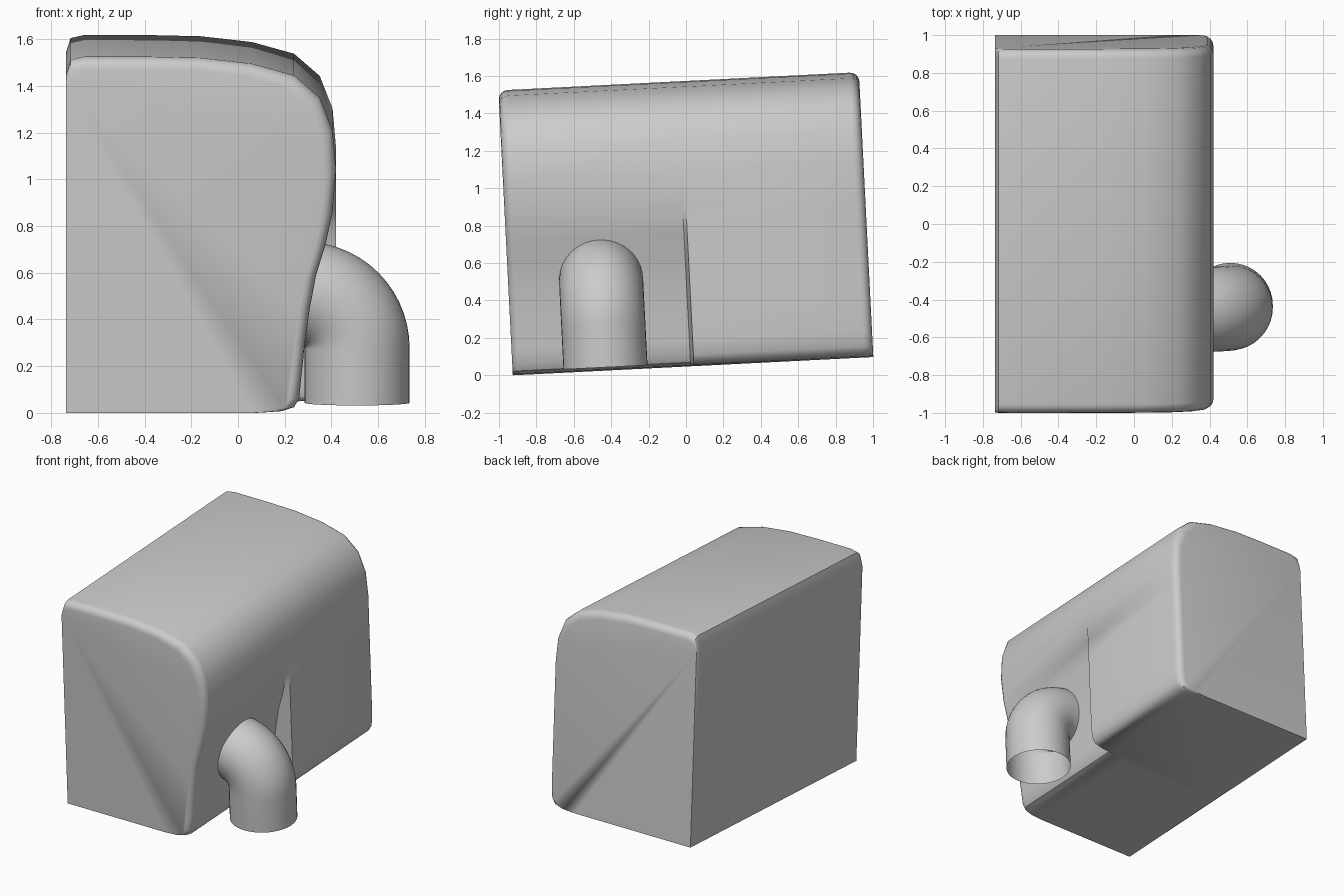
import bpy, bmesh, math
from mathutils import Matrix

if "Cube" in bpy.data.objects:
    bpy.data.objects.remove(bpy.data.objects["Cube"])

# Whole model is built level, then tipped back slightly
TILT = Matrix.Translation((0, -0.926, 0)) @ Matrix.Rotation(math.radians(2.9), 4, 'X')
LEFT, RIGHT, HEIGHT, LENGTH = -0.737, 0.42, 1.525, 1.93


def loft(name, rings, closed_ends):
    bm = bmesh.new()
    loops = [[bm.verts.new(p) for p in ring] for ring in rings]
    for a, b in zip(loops, loops[1:]):
        n = len(a)
        for i in range(n):
            j = (i + 1) % n
            bm.faces.new((a[i], a[j], b[j], b[i]))
    if closed_ends:
        bm.faces.new(loops[0])
        bm.faces.new(loops[-1])
    bmesh.ops.recalc_face_normals(bm, faces=bm.faces)
    bm.transform(TILT)
    mesh = bpy.data.meshes.new(name)
    bm.to_mesh(mesh)
    bm.free()
    obj = bpy.data.objects.new(name, mesh)
    bpy.context.collection.objects.link(obj)
    bpy.ops.object.select_all(action='DESELECT')
    obj.select_set(True)
    bpy.context.view_layer.objects.active = obj
    bpy.ops.object.shade_smooth_by_angle(angle=math.radians(42))
    return obj


# Cross-sections: shared domed top, recessed lower side in front, straight side at the rear
dome = [(RIGHT, 1.04), (0.405, 1.21), (0.35, 1.35), (0.24, 1.445), (0.06, 1.495),
        (-0.16, 1.52), (-0.38, HEIGHT), (-0.66, HEIGHT), (-0.717, 1.512), (LEFT, 1.45)]
front_low = [(LEFT, 0), (0.10, 0), (0.19, 0.006), (0.24, 0.022), (0.262, 0.06), (0.27, 0.14),
             (0.287, 0.30), (0.308, 0.45), (0.335, 0.59), (0.375, 0.72), (0.405, 0.86)]
rear_low = [(LEFT, 0), (0.25, 0), (0.34, 0.006), (0.39, 0.022), (0.413, 0.06), (RIGHT, 0.14),
            (RIGHT, 0.30), (RIGHT, 0.45), (RIGHT, 0.59), (RIGHT, 0.72), (RIGHT, 0.86)]


def section(low, y, inset):
    # Ends shrink toward the sharp lower-left edge, rounding only the top and right
    sx, sz = 1 - inset / (RIGHT - LEFT), 1 - inset / HEIGHT
    return [(LEFT + (x - LEFT) * sx, y, z * sz) for x, z in low + dome]


# Main housing with quarter-round front and back rims
R = 0.05
rim = [(R * (1 - math.cos(a)), R * (1 - math.sin(a)))
       for a in [math.radians(22.5 * k) for k in range(5)]]
rings = [section(front_low, y, i) for y, i in rim]
rings += [section(front_low, 0.952, 0), section(rear_low, 0.97, 0)]
rings += [section(rear_low, LENGTH - y, i) for y, i in reversed(rim)]
loft("housing", rings, True)

# Open elbow pipe on the right side
PR, BEND = 0.225, 0.23
path = [(0.28 + BEND * math.sin(t), 0.254 + BEND * math.cos(t), t)
        for t in [math.radians(90 * k / 14) for k in range(15)]]
path.append((0.28 + BEND, 0.018, math.pi / 2))
pipe = [[(x + PR * math.cos(a) * math.sin(t), 0.497 + PR * math.sin(a), z + PR * math.cos(a) * math.cos(t))
         for a in [2 * math.pi * k / 40 for k in range(40)]] for x, z, t in path]
loft("elbow_pipe", pipe, False)
